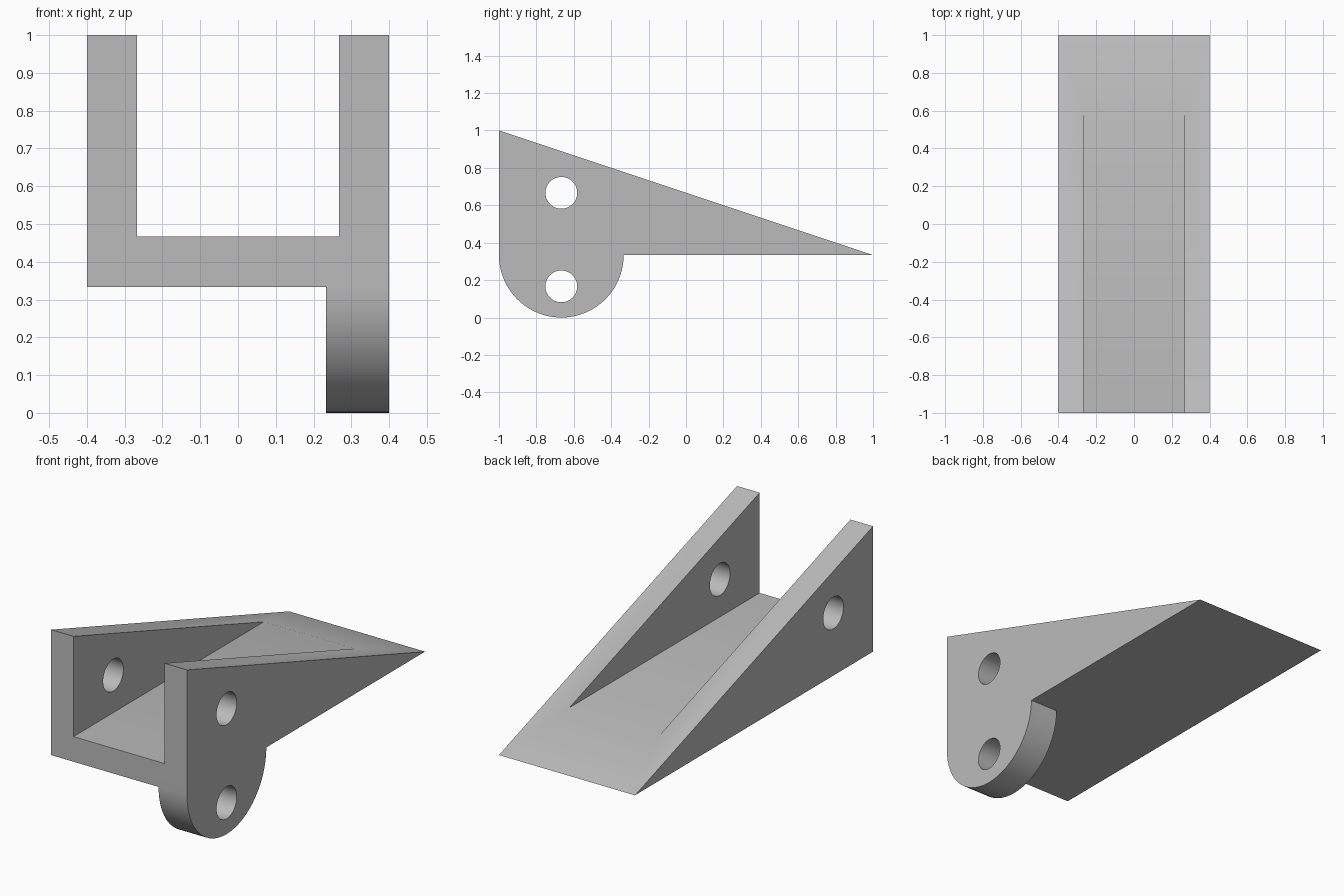
import bpy
import bmesh
import math

cube = bpy.data.objects.get("Cube")
if cube:
    bpy.data.objects.remove(cube, do_unlink=True)

grey = bpy.data.materials.new("plain_grey")
grey.use_nodes = True
COLOUR = (0.5, 0.5, 0.5, 1)
grey.diffuse_color = COLOUR
grey.node_tree.nodes["Principled BSDF"].inputs["Base Color"].default_value = COLOUR

HALF_WIDTH = 0.4
INNER = 0.267          # half width of the channel
UNDERSIDE = 1 / 3
FLOOR = 0.467
HOLE_Y = -2 / 3
LUG_RADIUS = 1 / 3
LUG_INNER_X = 0.233


def extrude_profile(name, profile, x0, x1):
    """Solid made by sweeping a (y, z) outline from x0 to x1."""
    bm = bmesh.new()
    face = bm.faces.new([bm.verts.new((x0, y, z)) for y, z in profile])
    swept = bmesh.ops.extrude_face_region(bm, geom=[face])["geom"]
    verts = [v for v in swept if isinstance(v, bmesh.types.BMVert)]
    bmesh.ops.translate(bm, verts=verts, vec=(x1 - x0, 0, 0))
    bmesh.ops.recalc_face_normals(bm, faces=bm.faces)
    mesh = bpy.data.meshes.new(name)
    bm.to_mesh(mesh)
    bm.free()
    mesh.materials.append(grey)
    obj = bpy.data.objects.new(name, mesh)
    bpy.context.collection.objects.link(obj)
    return obj


def arc(y, z, radius, start, end, steps):
    angles = [start + (end - start) * i / steps for i in range(steps + 1)]
    return [(y + radius * math.cos(a), z + radius * math.sin(a)) for a in angles]


def combine(target, tool, operation):
    """Apply a boolean to the target and discard the tool."""
    tool.hide_render = True
    mod = target.modifiers.new(operation.lower(), 'BOOLEAN')
    mod.operation = operation
    mod.solver = 'EXACT'
    mod.object = tool
    bpy.context.view_layer.objects.active = target
    bpy.ops.object.modifier_apply(modifier=mod.name)
    bpy.data.objects.remove(tool, do_unlink=True)


# Wedge body
bracket = extrude_profile(
    "wedge_bracket", [(-1, UNDERSIDE), (1, UNDERSIDE), (-1, 1)], -HALF_WIDTH, HALF_WIDTH)

# Rounded lug under the left wall, overlapping into the floor
lug_outline = arc(HOLE_Y, UNDERSIDE, LUG_RADIUS, math.pi, 2 * math.pi, 48)
lug_outline += [(HOLE_Y + LUG_RADIUS, 0.4), (-1, 0.4)]
lug = extrude_profile("lug", lug_outline, LUG_INNER_X, HALF_WIDTH)
combine(bracket, lug, 'UNION')

# Open channel between the side walls
channel = extrude_profile(
    "channel_cutter", [(-1.2, FLOOR), (1, FLOOR), (1, 1.2), (-1.2, 1.2)], -INNER, INNER)
combine(bracket, channel, 'DIFFERENCE')

# Pin holes through the walls and the lug
for hole_z in (2 / 3, 1 / 6):
    outline = arc(HOLE_Y, hole_z, 0.085, 0, 2 * math.pi, 48)[:-1]
    combine(bracket, extrude_profile("hole_cutter", outline, -0.6, 0.6), 'DIFFERENCE')

# Smooth bores and lug curve, crisp edges elsewhere
bpy.ops.object.select_all(action='DESELECT')
bracket.select_set(True)
bpy.context.view_layer.objects.active = bracket
bpy.ops.object.shade_smooth_by_angle(angle=math.radians(30))
